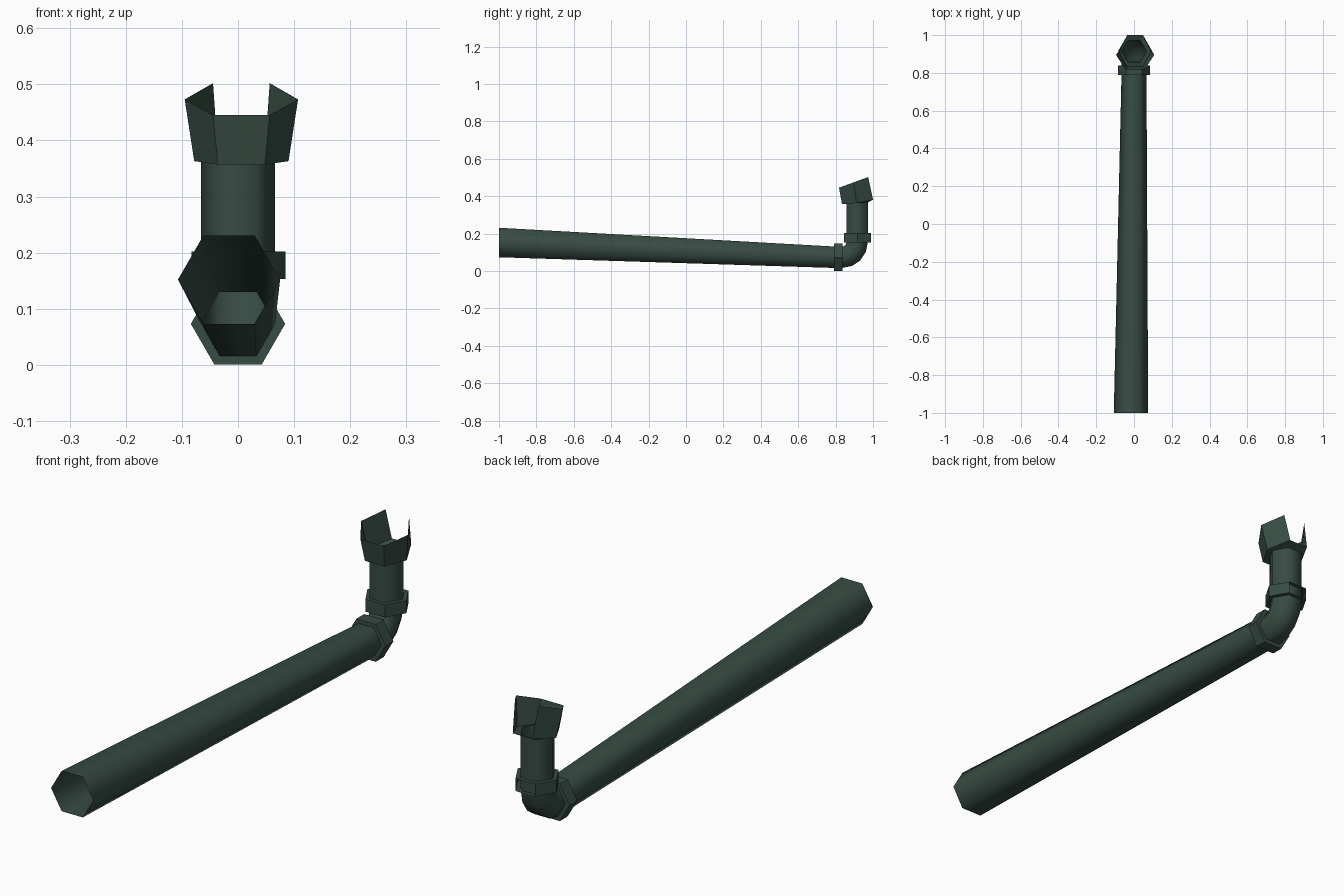
import bpy, bmesh, math
from mathutils import Vector

if "Cube" in bpy.data.objects:
    bpy.data.objects.remove(bpy.data.objects["Cube"])

green = bpy.data.materials.new("dark green paint")
green.diffuse_color = (0.038, 0.072, 0.056, 1)
green.use_nodes = True
green.node_tree.nodes["Principled BSDF"].inputs["Base Color"].default_value = green.diffuse_color


def ring(x, y, z, r, tilt=0):
    """Hexagon across a pipe; tilt 0 = pipe runs along +y, 90 = pipe runs up."""
    t = math.radians(tilt)
    v = Vector((0, -math.sin(t), math.cos(t)))
    pts = []
    for i in range(6):
        a = math.radians(60 * i)
        pts.append(Vector((x, y, z)) + Vector((r * math.cos(a), 0, 0)) + v * r * math.sin(a))
    return pts


def slanted_ring(x, r, side, front, back):
    """Hexagon whose side, front and back points have their own (y, z)."""
    rows = [(r, side), (r / 2, front), (-r / 2, front), (-r, side), (-r / 2, back), (r / 2, back)]
    return [Vector((x + dx, y, z)) for dx, (y, z) in rows]


def loft(name, rings, smooth=False, gaps=()):
    """Skin rings with quads; gaps holds (band, face) pairs left open."""
    bm = bmesh.new()
    loops = [[bm.verts.new(p) for p in r] for r in rings]
    for b in range(len(loops) - 1):
        for i in range(6):
            if (b, i) in gaps:
                continue
            j = (i + 1) % 6
            f = bm.faces.new((loops[b][i], loops[b + 1][i], loops[b + 1][j], loops[b][j]))
            f.smooth = smooth
    me = bpy.data.meshes.new(name)
    bm.to_mesh(me)
    bm.free()
    me.materials.append(green)
    ob = bpy.data.objects.new(name, me)
    bpy.context.collection.objects.link(ob)
    return ob


R, C = 0.066, 0.084   # pipe and collar radii
BACK = 4              # face of an upright hexagon that looks to +y

# long tapering pipe, open at the front
loft("long_pipe", [ring(-0.016, -1, 0.152, 0.091), ring(0, 0.80, 0.073, R)], True)

# collar where the long pipe meets the elbow
loft("lower_collar", [ring(0, 0.79, 0.073, R), ring(0, 0.79, 0.073, C),
                      ring(0, 0.838, 0.073, C), ring(0, 0.838, 0.073, R)])

# elbow turning upward
bend = []
for k in range(5):
    t = math.radians(22.5 * k)
    bend.append(ring(0, 0.834 + 0.081 * math.sin(t), 0.154 - 0.081 * math.cos(t), R, 22.5 * k))
loft("elbow", bend, True)

# upright pipe
loft("upright_pipe", [ring(0, 0.915, 0.154, R, 90), ring(0, 0.915, 0.368, R, 90)], True)

# collar on the upright pipe, open at the back
loft("upper_collar", [ring(0.001, 0.917, 0.153, R, 90), ring(0.001, 0.917, 0.153, C, 90),
                      ring(0.001, 0.917, 0.202, C, 90), ring(0.001, 0.917, 0.202, R, 90)],
     gaps={(1, BACK)})

# flared, tilted cup with its back panel missing
loft("cup", [ring(0, 0.915, 0.366, R, 90),
             slanted_ring(0.006, 0.084, (0.912, 0.363), (0.834, 0.357), (1.0, 0.381)),
             slanted_ring(0.006, 0.101, (0.895, 0.473), (0.818, 0.445), (0.974, 0.502))],
     gaps={(1, BACK)})
